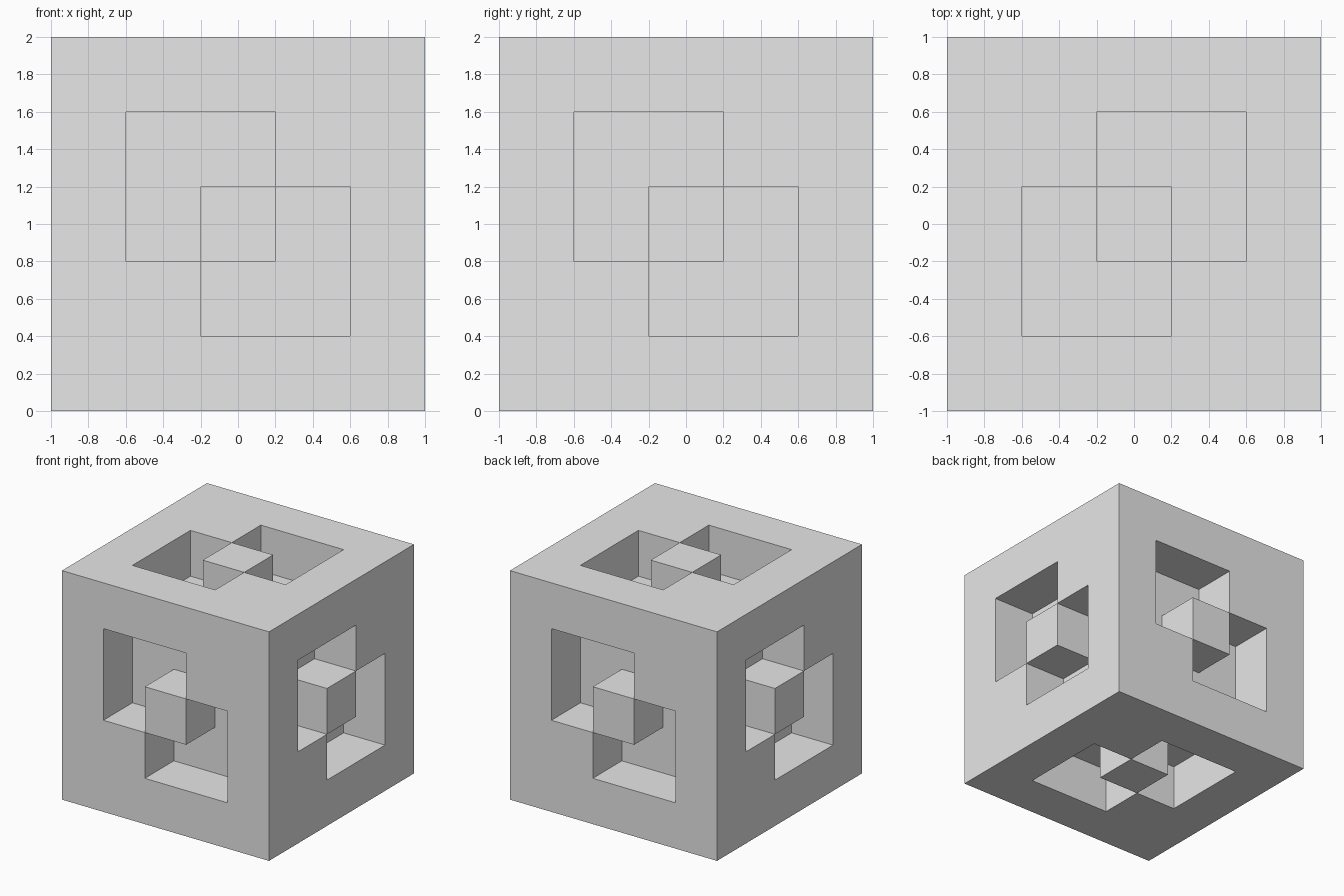
import bpy
import bmesh
from math import radians
from mathutils import Matrix, Vector

CELL = 0.4        # grid step and recess depth
HALF = 1.0        # half the cube's side

default_cube = bpy.data.objects.get("Cube")
if default_cube:
    bpy.data.objects.remove(default_cube, do_unlink=True)

grey = bpy.data.materials.new("light_grey")
grey.use_nodes = True
grey.diffuse_color = (0.8, 0.8, 0.8, 1)
grey.node_tree.nodes["Principled BSDF"].inputs["Base Color"].default_value = (0.8, 0.8, 0.8, 1)


def recess_sign(face):
    """Return +1 or -1 for cells of the two L-shaped recesses, else 0."""
    u, v = (round(c / CELL) for c in face.calc_center_median()[:2])
    if max(abs(u), abs(v)) > 1 or u * v < 0:
        return 0
    total = u + v
    return (total > 0) - (total < 0)


def make_panel():
    """One side of the cube with a pair of L-shaped pockets around a central post."""
    bm = bmesh.new()
    bmesh.ops.create_grid(bm, x_segments=5, y_segments=5, size=HALF,
                          matrix=Matrix.Translation((0, 0, HALF)))
    pockets = [[f for f in bm.faces if recess_sign(f) == s] for s in (1, -1)]
    for pocket in pockets:
        result = bmesh.ops.extrude_face_region(bm, geom=pocket)
        floor = [v for v in result["geom"] if isinstance(v, bmesh.types.BMVert)]
        bmesh.ops.translate(bm, verts=floor, vec=Vector((0, 0, -CELL)))
        bmesh.ops.delete(bm, geom=[f for f in pocket if f.is_valid], context="FACES")
    bmesh.ops.recalc_face_normals(bm, faces=bm.faces)
    # Frame cells must face outwards
    corner = max(bm.faces, key=lambda f: f.calc_center_median().z)
    if corner.normal.z < 0:
        bmesh.ops.reverse_faces(bm, faces=bm.faces)
    bmesh.ops.dissolve_limit(bm, angle_limit=radians(1), verts=bm.verts, edges=bm.edges)
    mesh = bpy.data.meshes.new("panel")
    bm.to_mesh(mesh)
    bm.free()
    return mesh


# Top, bottom and four sides, all turned from the same panel
panel = make_panel()
side = Matrix.Rotation(radians(90), 4, "Y")
turns = [Matrix.Identity(4), Matrix.Rotation(radians(180), 4, "X")]
turns += [Matrix.Rotation(radians(90 * i), 4, "Z") @ side for i in range(4)]

# Join the six panels into one block
block = bmesh.new()
for turn in turns:
    start = len(block.verts)
    block.from_mesh(panel)
    block.verts.ensure_lookup_table()
    bmesh.ops.transform(block, matrix=Matrix.Translation((0, 0, HALF)) @ turn,
                        verts=block.verts[start:])
bpy.data.meshes.remove(panel)

mesh = bpy.data.meshes.new("recessed_cube")
block.to_mesh(mesh)
block.free()
mesh.materials.append(grey)
cube = bpy.data.objects.new("recessed_cube", mesh)
bpy.context.collection.objects.link(cube)
